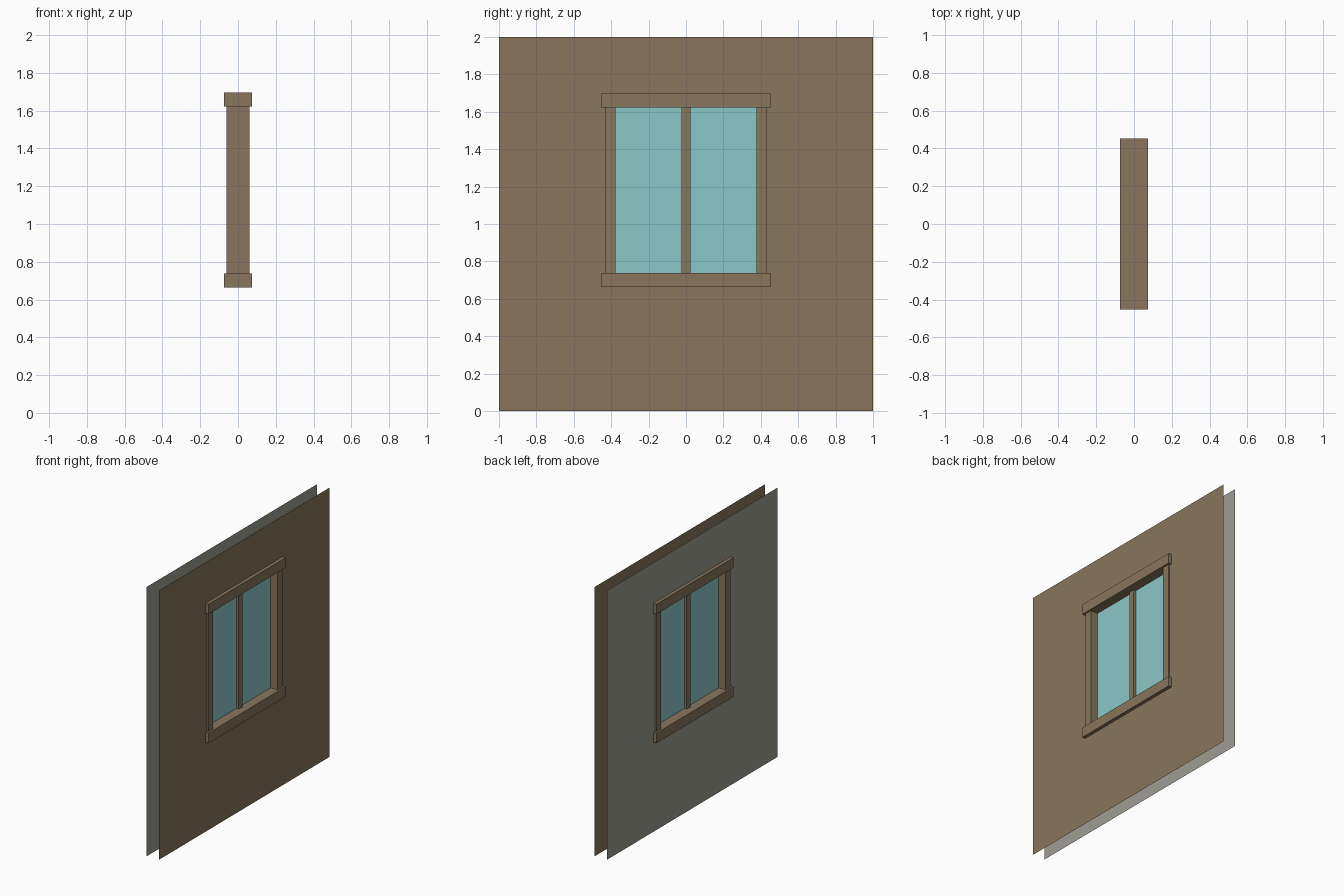
import bpy, bmesh

if "Cube" in bpy.data.objects:
    bpy.data.objects.remove(bpy.data.objects["Cube"])


def mat(name, rgb):
    m = bpy.data.materials.new(name)
    m.diffuse_color = (*rgb, 1)
    m.use_nodes = True
    m.node_tree.nodes["Principled BSDF"].inputs["Base Color"].default_value = m.diffuse_color
    return m


brown = mat("brown wood", (0.246, 0.181, 0.107))
grey = mat("grey plaster", (0.337, 0.337, 0.292))
glass = mat("teal glass", (0.258, 0.571, 0.571))


def finish(name, bm, material):
    me = bpy.data.meshes.new(name)
    bm.to_mesh(me)
    bm.free()
    me.materials.append(material)
    ob = bpy.data.objects.new(name, me)
    bpy.context.collection.objects.link(ob)


def box(name, x, y0, y1, z0, z1, material):
    """Box centred on x = 0 with half depth x."""
    bm = bmesh.new()
    bmesh.ops.create_cube(bm, size=1)
    for v in bm.verts:
        v.co = (2 * x * v.co.x,
                y1 if v.co.y > 0 else y0,
                z1 if v.co.z > 0 else z0)
    finish(name, bm, material)


def rect(x, hy, z0, z1):
    return [(x, -hy, z0), (x, hy, z0), (x, hy, z1), (x, -hy, z1)]


def wall(name, x, material):
    """Single-sided sheet with a window opening, facing away from x = 0."""
    bm = bmesh.new()
    o = [bm.verts.new(c) for c in rect(x, 1.0, 0.0, 2.0)]
    i = [bm.verts.new(c) for c in rect(x, 0.41, 0.70, 1.66)]
    for k in range(4):
        n = (k + 1) % 4
        f = [o[k], o[n], i[n], i[k]]
        bm.faces.new(f if x > 0 else f[::-1])
    finish(name, bm, material)


# Wall sheets: brown outside, grey inside
wall("outer_wall", 0.05, brown)
wall("inner_wall", -0.05, grey)

# Lintel and sill
box("window_lintel", 0.075, -0.453, 0.453, 1.622, 1.697, brown)
box("window_sill", 0.075, -0.453, 0.453, 0.664, 0.739, brown)

# Side jambs
box("jamb_left", 0.061, -0.434, -0.378, 0.739, 1.622, brown)
box("jamb_right", 0.061, 0.378, 0.434, 0.739, 1.622, brown)

# Centre bar and glass pane
box("centre_bar", 0.022, -0.023, 0.023, 0.739, 1.622, brown)
box("glass_pane", 0.003, -0.378, 0.378, 0.739, 1.622, glass)
